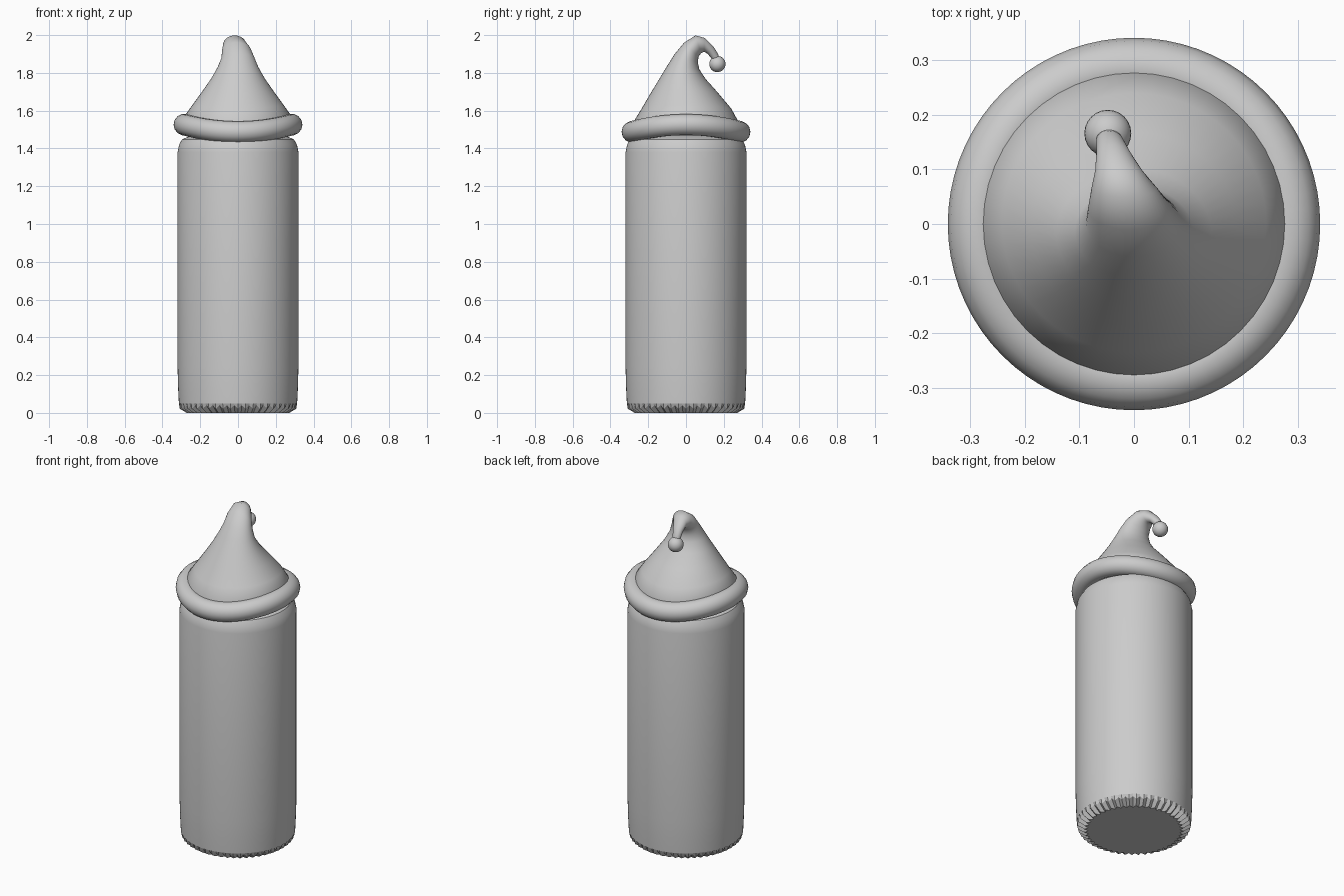
import bpy, bmesh, math
from mathutils import Vector

if "Cube" in bpy.data.objects:
    bpy.data.objects.remove(bpy.data.objects["Cube"])

grey = bpy.data.materials.new("plain grey")
grey.diffuse_color = (0.6, 0.6, 0.6, 1)
grey.use_nodes = True
grey.node_tree.nodes["Principled BSDF"].inputs["Base Color"].default_value = grey.diffuse_color


def loft(name, rings, closed=False, angle=35):
    """Skin a list of equal-length point rings; cap the ends or join them."""
    bm = bmesh.new()
    rows = [[bm.verts.new(p) for p in ring] for ring in rings]
    n = len(rows[0])
    pairs = list(zip(rows, rows[1:]))
    if closed:
        pairs.append((rows[-1], rows[0]))
    for a, b in pairs:
        for i in range(n):
            j = (i + 1) % n
            bm.faces.new((a[i], a[j], b[j], b[i]))
    if not closed:
        bm.faces.new(rows[0][::-1])
        bm.faces.new(rows[-1])
    bmesh.ops.recalc_face_normals(bm, faces=bm.faces)
    mesh = bpy.data.meshes.new(name)
    bm.to_mesh(mesh)
    bm.free()
    mesh.materials.append(grey)
    ob = bpy.data.objects.new(name, mesh)
    bpy.context.collection.objects.link(ob)
    finish(ob, angle)
    return ob


def finish(ob, angle):
    bpy.ops.object.select_all(action='DESELECT')
    ob.select_set(True)
    bpy.context.view_layer.objects.active = ob
    bpy.ops.object.shade_smooth_by_angle(angle=math.radians(angle))


def wave(a):
    # the brim rises at the left and right, dips at front and back
    return 0.019 * math.cos(2 * a)


# cylindrical body with a rounded shoulder and a pleated foot
N = 96
profile = [(0.313, 0.05), (0.317, 0.13), (0.32, 0.24), (0.32, 1.38), (0.312, 1.42),
           (0.296, 1.448), (0.25, 1.468), (0.12, 1.475)]


def circle(radius, height):
    out = []
    for i in range(N):
        a = 2 * math.pi * i / N
        r, z = radius(i), height(i)
        out.append((r * math.cos(a), r * math.sin(a), z))
    return out


rings = [circle(lambda i: 0.252 if i % 2 else 0.272, lambda i: 0.0),
         circle(lambda i: 0.302 if i % 2 else 0.308, lambda i: 0.04 if i % 2 else 0.022)]
rings += [circle(lambda i, r=r: r, lambda i, z=z: z) for r, z in profile]
loft("body", rings, angle=25)

# rolled hat brim
brim = []
for i in range(72):
    a = 2 * math.pi * i / 72
    ring = []
    for k in range(14):
        t = 2 * math.pi * k / 14
        r = 0.285 + 0.056 * math.cos(t)
        ring.append((r * math.cos(a), r * math.sin(a),
                     1.507 + wave(a) + 0.057 * math.sin(t)))
    brim.append(ring)
loft("hat_brim", brim, closed=True)

# hat cone bending over to the back:
# front y, front z, back y, back z, centre x, half width, amount of wave
sections = [
    (-0.275, 1.50, 0.275, 1.50, 0, 0.275, 1),
    (-0.278, 1.56, 0.278, 1.56, 0, 0.278, 1),
    (-0.235, 1.62, 0.240, 1.62, 0, 0.242, 0.5),
    (-0.185, 1.70, 0.168, 1.70, 0, 0.188, 0.2),
    (-0.140, 1.77, 0.102, 1.77, 0, 0.142, 0),
    (-0.098, 1.84, 0.070, 1.82, 0, 0.108, 0),
    (-0.060, 1.90, 0.063, 1.855, 0, 0.088, 0),
    (-0.010, 1.96, 0.066, 1.885, -0.008, 0.076, 0),
    (0.050, 1.998, 0.080, 1.905, -0.018, 0.060, 0),
    (0.100, 1.985, 0.097, 1.912, -0.028, 0.043, 0),
    (0.145, 1.940, 0.115, 1.900, -0.038, 0.031, 0),
    (0.170, 1.900, 0.140, 1.870, -0.045, 0.024, 0),
    (0.178, 1.860, 0.150, 1.850, -0.048, 0.018, 0),
]
cone = []
for fy, fz, by, bz, cx, w, amt in sections:
    front, back = Vector((cx, fy, fz)), Vector((cx, by, bz))
    mid, half = (front + back) / 2, (back - front) / 2
    ring = []
    for i in range(48):
        a = 2 * math.pi * i / 48
        ring.append(mid + half * math.sin(a)
                    + Vector((w * math.cos(a), 0, amt * wave(a))))
    cone.append(ring)
loft("hat_cone", cone, angle=60)

# bobble at the tip
bpy.ops.mesh.primitive_uv_sphere_add(segments=24, ring_count=14, radius=0.043,
                                     location=(-0.048, 0.166, 1.847))
bobble = bpy.context.object
bobble.name = "bobble"
bobble.data.materials.append(grey)
finish(bobble, 40)
